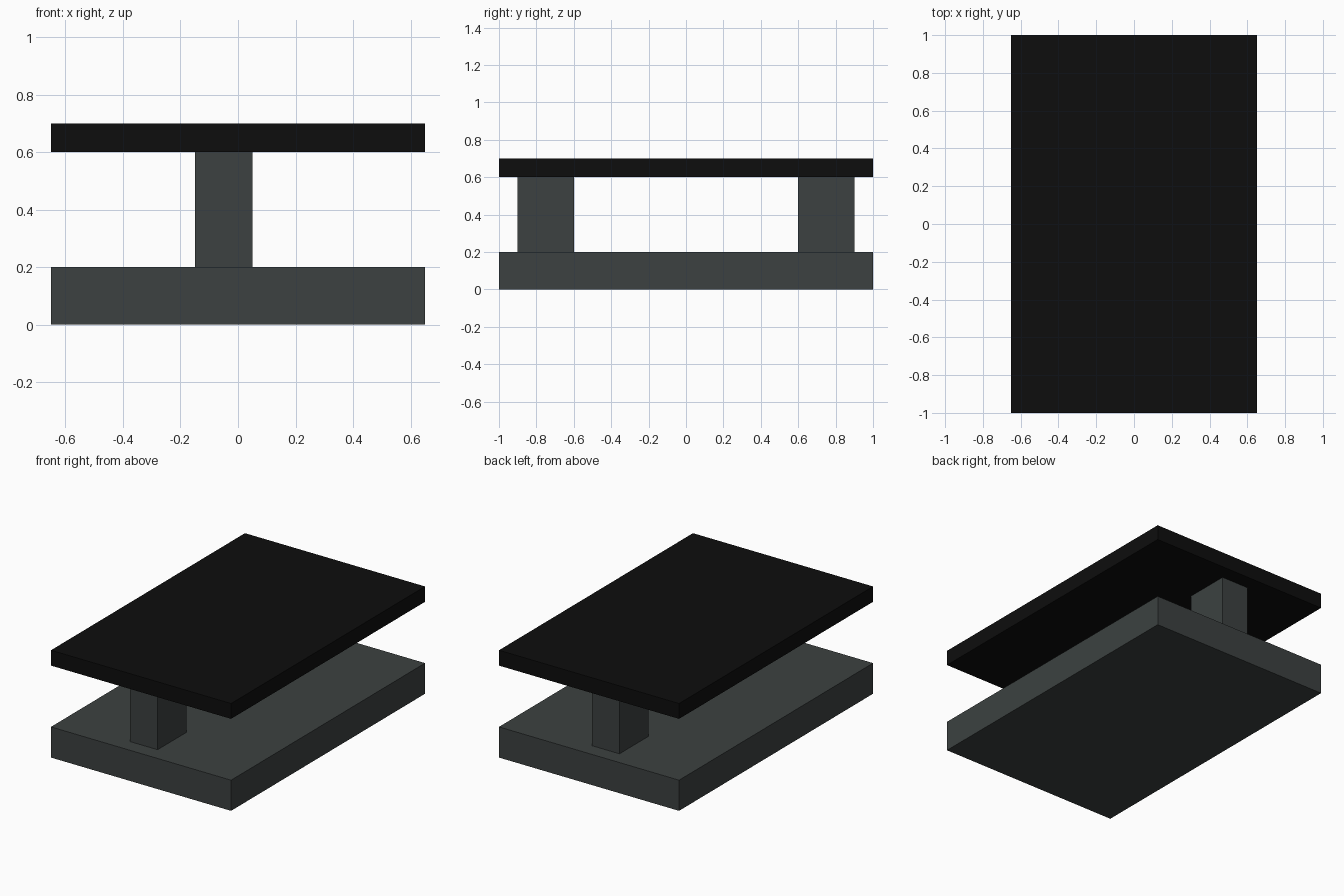
import bpy

if "Cube" in bpy.data.objects:
    bpy.data.objects.remove(bpy.data.objects["Cube"])


def material(name, color):
    mat = bpy.data.materials.new(name)
    mat.diffuse_color = (*color, 1.0)
    mat.use_nodes = True
    mat.node_tree.nodes["Principled BSDF"].inputs["Base Color"].default_value = mat.diffuse_color
    return mat


def box(name, low, high, mat):
    """Axis-aligned box between two opposite corners."""
    center = [(a + b) / 2 for a, b in zip(low, high)]
    bpy.ops.mesh.primitive_cube_add(size=1, location=center)
    obj = bpy.context.object
    obj.name = name
    obj.scale = [b - a for a, b in zip(low, high)]
    bpy.ops.object.transform_apply(location=False, rotation=False, scale=True)
    obj.data.materials.append(mat)
    return obj


grey = material("slate_grey", (0.045, 0.053, 0.052))
black = material("black", (0.004, 0.004, 0.004))

# Base slab and table top
box("base", (-0.65, -1, 0), (0.65, 1, 0.2), grey)
box("table_top", (-0.65, -1, 0.6), (0.65, 1, 0.7), black)

# Two posts, slightly off centre in x
for name, y in (("front_post", -0.75), ("back_post", 0.75)):
    box(name, (-0.15, y - 0.15, 0.2), (0.05, y + 0.15, 0.6), grey)
